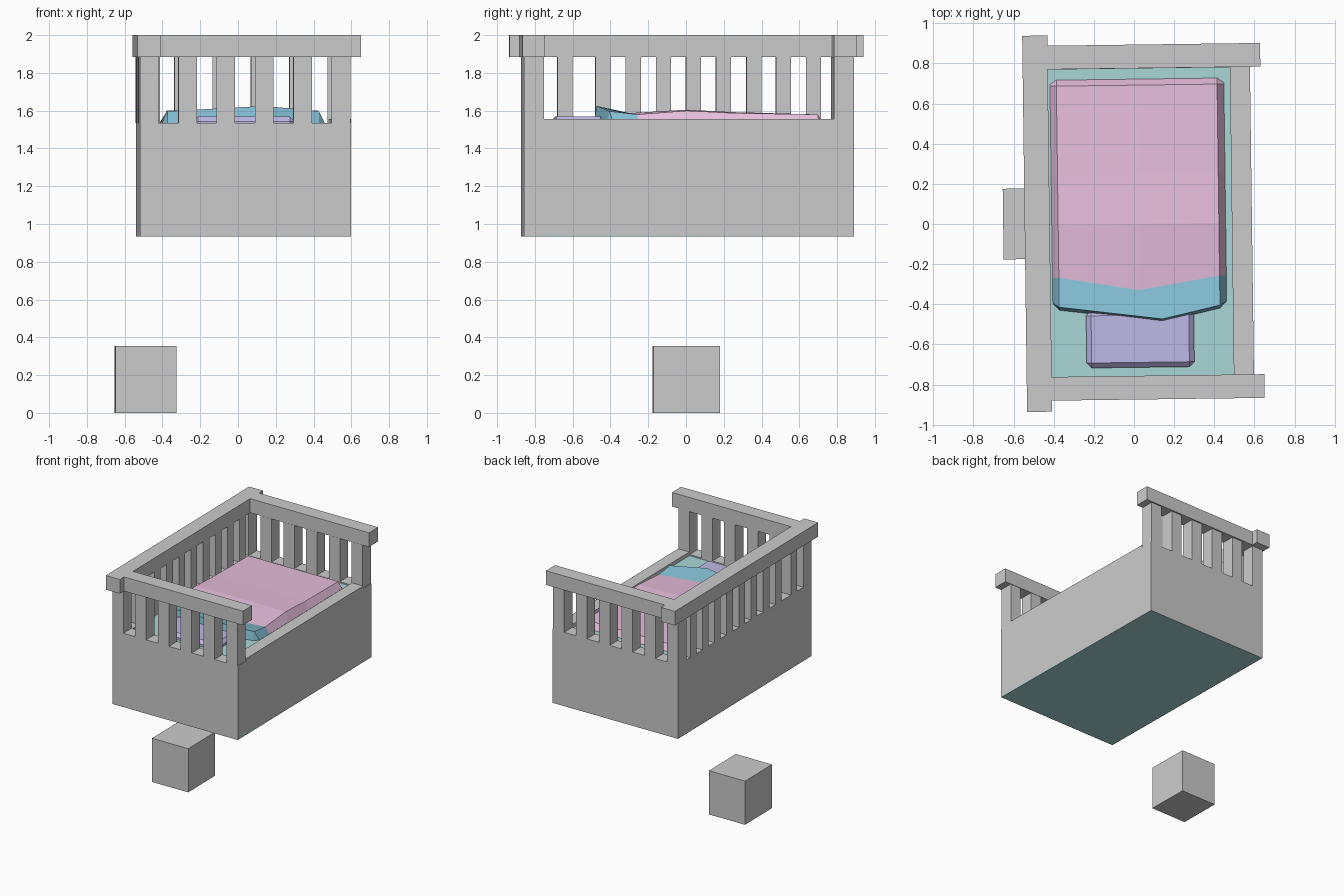
import bpy, bmesh, math
from mathutils import Matrix, Vector

if "Cube" in bpy.data.objects:
    bpy.data.objects.remove(bpy.data.objects["Cube"])

# The whole model is turned slightly about the vertical axis
TURN = Matrix.Rotation(math.radians(0.75), 4, 'Z')


def material(name, color):
    m = bpy.data.materials.new(name)
    m.diffuse_color = (*color, 1)
    m.use_nodes = True
    m.node_tree.nodes["Principled BSDF"].inputs["Base Color"].default_value = m.diffuse_color
    return m


def finish(name, bm, mats=()):
    bmesh.ops.recalc_face_normals(bm, faces=bm.faces)
    bm.transform(TURN)
    me = bpy.data.meshes.new(name)
    bm.to_mesh(me)
    bm.free()
    for m in mats:
        me.materials.append(m)
    ob = bpy.data.objects.new(name, me)
    bpy.context.collection.objects.link(ob)
    return ob


def box(name, x, y, z, mat=None, bevel=0):
    bm = bmesh.new()
    bmesh.ops.create_cube(bm, size=1)
    for v in bm.verts:
        v.co = Vector([(r[0] + r[1]) / 2 + c * (r[1] - r[0]) for c, r in zip(v.co, (x, y, z))])
    if bevel:
        bmesh.ops.bevel(bm, geom=bm.edges[:], offset=bevel, segments=1, affect='EDGES')
    return finish(name, bm, [mat] if mat else [])


pink = material("blanket_pink", (0.80, 0.52, 0.72))
blue = material("sheet_blue", (0.23, 0.52, 0.66))
purple = material("pillow_purple", (0.52, 0.48, 0.80))
teal = material("mattress_teal", (0.40, 0.68, 0.68))

X0, X1, XI0, XI1 = -0.529, 0.588, -0.422, 0.488
Y0, Y1, YI0, YI1 = -0.866, 0.882, -0.76, 0.775
Z0, SILL, RAIL, TOP = 0.937, 1.535, 1.885, 2.0

# Base walls and right rim
box("front_wall", (X0, X1), (Y0, YI0), (Z0, SILL))
box("back_wall", (X0, X1), (YI1, Y1), (Z0, SILL))
box("left_wall", (X0, XI0), (YI0, YI1), (Z0, SILL))
box("right_wall", (XI1, X1), (YI0, YI1), (Z0, 1.555))

# Underside panel and mattress
box("bottom_panel", (X0, X1), (Y0, Y1), (0.935, 0.945), teal)
box("mattress", (XI0, XI1), (YI0, YI1), (0.95, 1.525), teal)

# Slats of the two ends
for i in range(6):
    c = -0.481 + i * 0.203
    for end, ys in (("front", (Y0, YI0)), ("back", (YI1, Y1))):
        box(f"{end}_slat_{i}", (c - 0.049, c + 0.049), ys, (SILL, RAIL))

# Slats of the left side
for i, c in enumerate((-0.635, -0.434, -0.274, -0.113, 0.045, 0.204, 0.365, 0.522, 0.681)):
    box(f"left_slat_{i}", (X0, XI0), (c - 0.04, c + 0.04), (SILL, RAIL))

# Top rails
box("left_rail", (-0.545, -0.42), (-0.93, 0.945), (RAIL, TOP))
box("front_rail", (-0.42, 0.64), (-0.875, -0.757), (RAIL, TOP))
box("back_rail", (-0.42, 0.64), (0.776, 0.894), (RAIL, TOP))

# Pillow
box("pillow", (-0.245, 0.292), (-0.715, -0.43), (1.50, 1.568), purple, 0.025)

# Blanket with turned-down sheet: rows of (edge y, middle y, middle x, edge z, middle z)
rows = [(0.722, 0.722, 0.03, 1.53, 1.53),
        (0.692, 0.692, 0.03, 1.58, 1.58),
        (0.25, 0.25, 0.03, 1.587, 1.592),
        (0.0, 0.0, 0.03, 1.60, 1.605),
        (-0.263, -0.33, 0.02, 1.58, 1.585),
        (-0.41, -0.475, 0.135, 1.597, 1.625),
        (-0.425, -0.49, 0.135, 1.53, 1.53)]
bm = bmesh.new()
grid = []
for i, (ye, ym, xm, ze, zm) in enumerate(rows):
    yo = min(max(ye, -0.39), 0.70)
    pts = [(-0.41, yo, 1.53), (-0.378, ye, ze), (xm, ym, zm), (0.423, ye, ze), (0.457, yo, 1.53)]
    grid.append([bm.verts.new(p) for p in pts])
for i in range(len(grid) - 1):
    for j in range(4):
        f = bm.faces.new((grid[i][j], grid[i][j + 1], grid[i + 1][j + 1], grid[i + 1][j]))
        f.material_index = 1 if i >= 4 else 0
bmesh.ops.remove_doubles(bm, verts=bm.verts, dist=0.0005)
bmesh.ops.holes_fill(bm, edges=[e for e in bm.edges if e.is_boundary], sides=0)
finish("blanket", bm, [pink, blue])

# Small block on the ground beside the bed
box("step_block", (-0.652, -0.329), (-0.168, 0.184), (0, 0.355))
